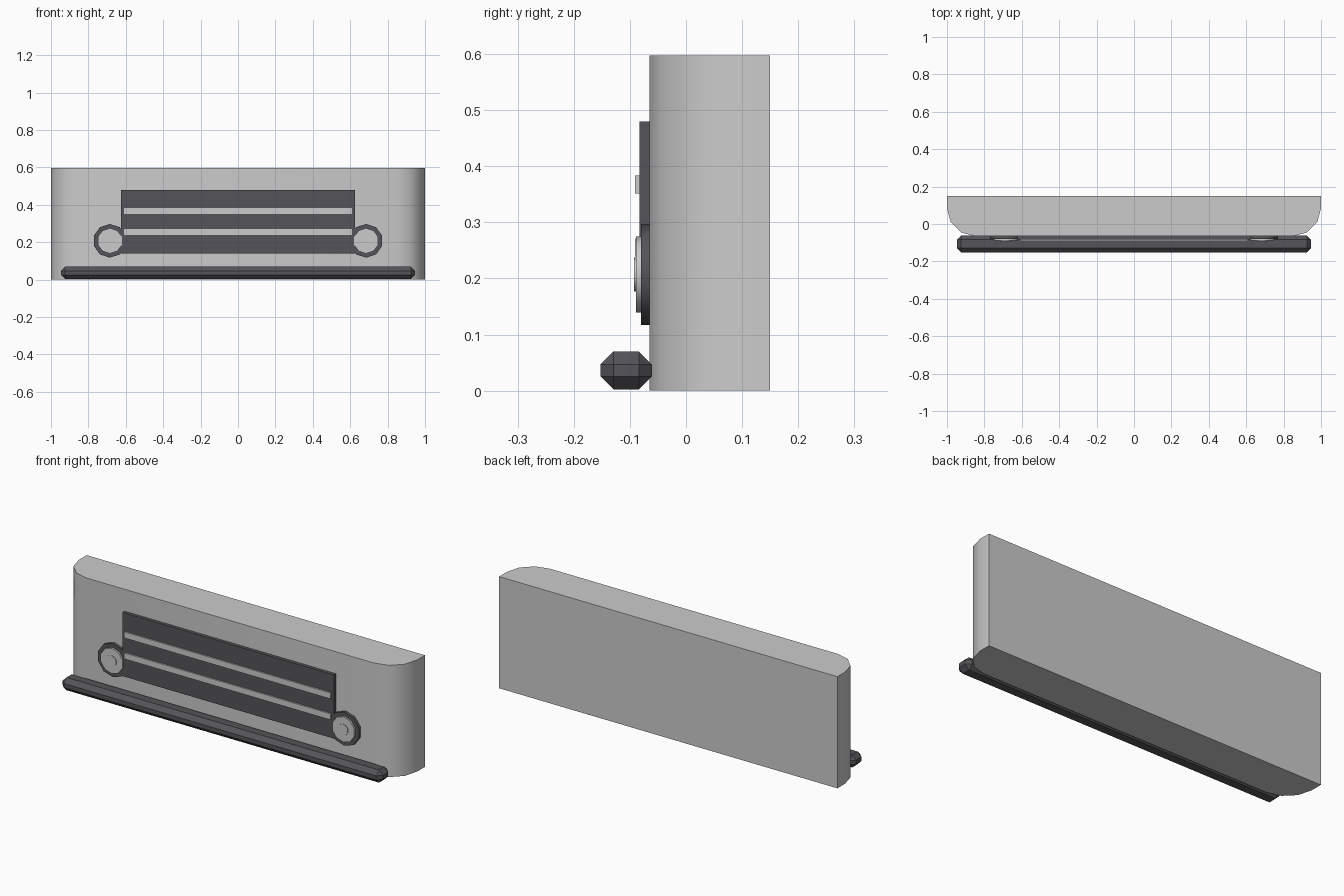
import bpy, bmesh, math

if "Cube" in bpy.data.objects:
    bpy.data.objects.remove(bpy.data.objects["Cube"])

def material(name, rgb):
    m = bpy.data.materials.new(name)
    m.diffuse_color = (*rgb, 1)
    m.use_nodes = True
    m.node_tree.nodes["Principled BSDF"].inputs["Base Color"].default_value = m.diffuse_color
    return m

DARK = material("dark_trim", (0.09, 0.09, 0.1))
LENS = material("clear_lens", (0.75, 0.77, 0.78))

def add_object(name, bm, mat=None):
    bmesh.ops.recalc_face_normals(bm, faces=bm.faces)
    me = bpy.data.meshes.new(name)
    bm.to_mesh(me)
    bm.free()
    ob = bpy.data.objects.new(name, me)
    bpy.context.collection.objects.link(ob)
    if mat:
        me.materials.append(mat)
    return ob

def smooth(ob):
    bpy.ops.object.select_all(action='DESELECT')
    ob.select_set(True)
    bpy.context.view_layer.objects.active = ob
    bpy.ops.object.shade_smooth_by_angle(angle=math.radians(40))

def box(name, lo, hi, mat=None):
    bm = bmesh.new()
    bmesh.ops.create_cube(bm, size=1)
    for v in bm.verts:
        v.co = [l + (c + 0.5) * (h - l) for c, l, h in zip(v.co, lo, hi)]
    return add_object(name, bm, mat)

# disc facing the front, with a corner at the top
def disc(name, x, z, r, y_front, y_back, mat=None, sides=10):
    bm = bmesh.new()
    ring = [bm.verts.new((x + r * math.sin(a), y_back, z + r * math.cos(a)))
            for a in (i * math.tau / sides for i in range(sides))]
    face = bm.faces.new(ring)
    ext = bmesh.ops.extrude_face_region(bm, geom=[face])
    for v in ext["geom"]:
        if isinstance(v, bmesh.types.BMVert):
            v.co.y = y_front
    smooth(add_object(name, bm, mat))

# body: plan outline with rounded front corners, extruded upward
FRONT, BACK, R, H = -0.065, 0.15, 0.15, 0.597
right = [(1, BACK)] + [(1 - R + R * math.cos(a), FRONT + R - R * math.sin(a))
                       for a in (math.radians(30 * i) for i in range(4))]
outline = right + [(-x, y) for x, y in reversed(right)]
bm = bmesh.new()
base = bm.faces.new([bm.verts.new((x, y, 0)) for x, y in outline])
ext = bmesh.ops.extrude_face_region(bm, geom=[base])
for v in ext["geom"]:
    if isinstance(v, bmesh.types.BMVert):
        v.co.z = H
smooth(add_object("body_panel", bm))

# grille panel and its two bars
box("grille_panel", (-0.625, -0.083, 0.14), (0.625, -0.06, 0.48), DARK)
for i, z in enumerate((0.255, 0.367)):
    box(f"grille_bar_{i + 1}", (-0.61, -0.091, z - 0.016), (0.61, -0.08, z + 0.016))

# headlamps: housing, lens and bulb on each side
for side, s in (("left", -1), ("right", 1)):
    x, z = s * 0.685, 0.207
    disc(f"headlamp_housing_{side}", x, z, 0.09, -0.080, -0.06, DARK)
    disc(f"headlamp_lens_{side}", x, z, 0.068, -0.089, -0.075, LENS)
    disc(f"headlamp_bulb_{side}", x, z, 0.030, -0.093, -0.085)

# bumper: chamfered bar
bumper = box("bumper", (-0.947, -0.152, 0.002), (0.947, -0.061, 0.07), DARK)
bevel = bumper.modifiers.new("chamfer", 'BEVEL')
bevel.width = 0.023
bevel.segments = 1
